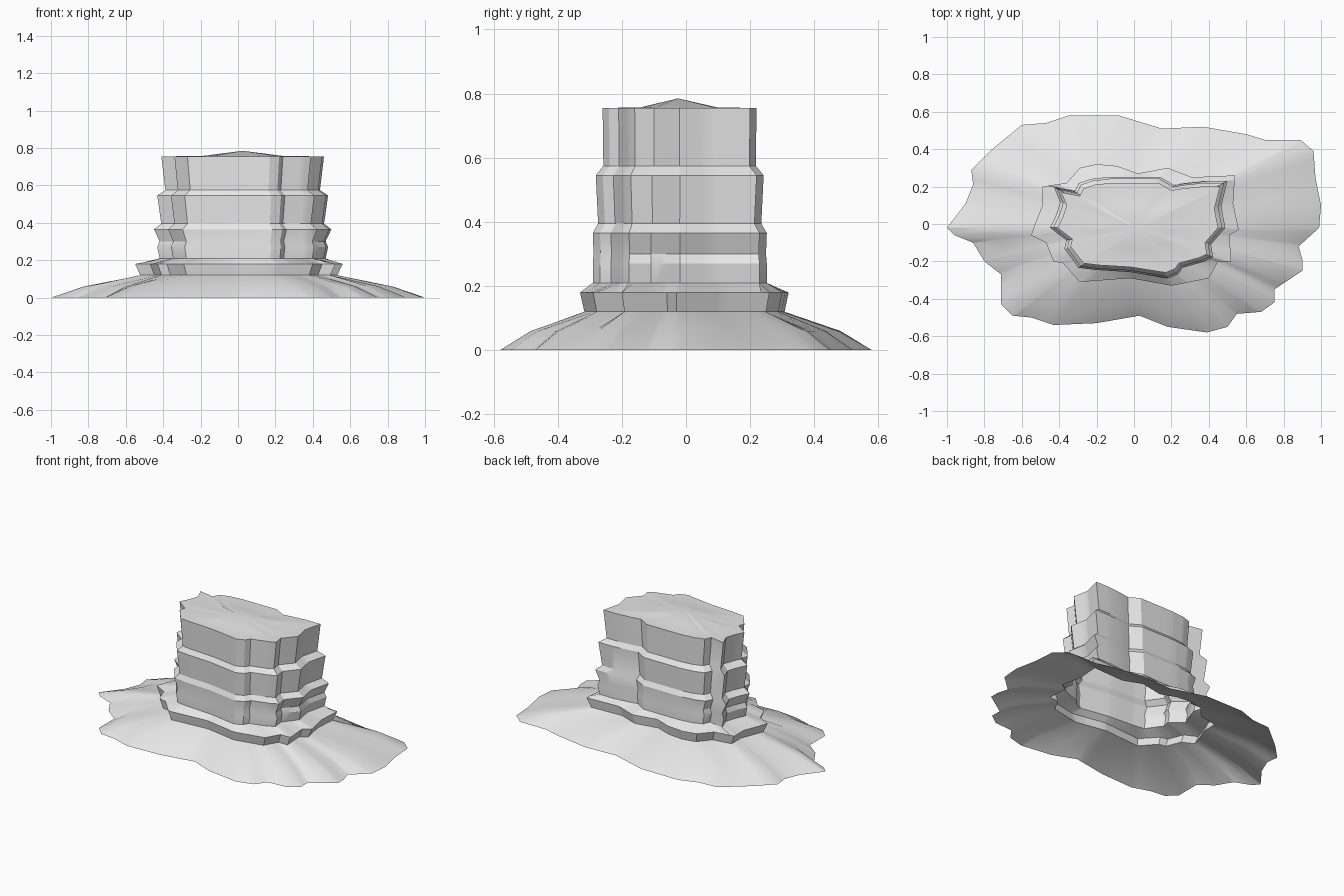
import bpy
import math
from mathutils import Vector

cube = bpy.data.objects.get("Cube")
if cube:
    bpy.data.objects.remove(cube, do_unlink=True)

stone = bpy.data.materials.new("pale_grey_stone")
stone.use_nodes = True
colour = (0.8, 0.8, 0.8, 1.0)
stone.diffuse_color = colour
stone.node_tree.nodes["Principled BSDF"].inputs["Base Color"].default_value = colour


def outline(xs, ys):
    """Closed plan outline from coordinates in hundredths of a unit."""
    return [Vector((x, y)) / 100 for x, y in zip(xs, ys)]


# Plan outlines, running counter-clockwise from the left end
foot = outline(
    [100, 97, 96, 89, 70, 60, 37, 15, -8, -35, -47, -60, -77, -87, -86, -90, -100, -96, -86,
     -80, -71, -71, -65, -55, -43, -20, 3, 18, 39, 50, 55, 68, 75, 75, 90, 90, 88, 99],
    [10, 25, 39, 45, 45, 48, 52, 51, 58, 58, 54, 53, 39, 29, 21, 11, -2, -6, -10,
     -20, -27, -43, -49, -50, -54, -53, -49, -55, -58, -55, -48, -47, -42, -35, -25, -19, -12, -2])
shelf = outline(
    [53, 54, 31, 18, 2, -9, -20, -29, -36, -49, -49, -53, -55, -47, -43, -38, -29, -2, 20,
     40, 45, 52, 51, 56],
    [11, 26, 25, 30, 27, 31, 32, 30, 22, 20, 10, 0, -6, -10, -20, -21, -31, -29, -33,
     -29, -20, -20, -6, -3])
rim = outline(
    [43, 45, 46, 36, 26, 20, 13, 3, -12, -21, -27, -29, -39, -36, -38, -41, -33, -34, -27,
     -19, -2, 17, 22, 24, 35, 39, 38, 45],
    [8, 16, 20, 20, 19, 18, 22, 22, 22, 21, 19, 15, 17, 10, 4, -2, -8, -12, -21,
     -22, -23, -26, -24, -21, -18, -16, -10, -2])

# Every outline corner gets its own spoke, so all rings share one layout
angles = sorted({round(math.atan2(p.y, p.x), 3) for p in foot + shelf + rim})


def cast(points):
    """Points where the spokes cross an outline."""
    hits = []
    for angle in angles:
        d = Vector((math.cos(angle), math.sin(angle)))
        best = 0
        for a, b in zip(points, points[1:] + points[:1]):
            edge = b - a
            slope = d.cross(edge)
            if abs(slope) < 1e-9:
                continue
            along = a.cross(edge) / slope
            share = a.cross(d) / slope
            if along > 0 and -0.001 <= share <= 1.001:
                best = max(best, along)
        hits.append(d * best)
    return hits


centre = Vector((0.025, -0.025))


def ring(points, z, sx=1.0, sy=1.0, pivot=centre):
    return [Vector((pivot.x + (p.x - pivot.x) * sx,
                    pivot.y + (p.y - pivot.y) * sy, z)) for p in points]


def loft(name, rings, tip=None):
    """Skin a stack of rings, optionally closed by a fan to a tip."""
    n = len(angles)
    verts = [v for r in rings for v in r]
    faces = [(k * n + i, k * n + (i + 1) % n, (k + 1) * n + (i + 1) % n, (k + 1) * n + i)
             for k in range(len(rings) - 1) for i in range(n)]
    if tip:
        start = len(verts) - n
        verts.append(tip)
        faces += [(start + i, start + (i + 1) % n, len(verts) - 1) for i in range(n)]
    mesh = bpy.data.meshes.new(name)
    mesh.from_pydata(verts, [], faces)
    mesh.materials.append(stone)
    obj = bpy.data.objects.new(name, mesh)
    bpy.context.collection.objects.link(obj)
    bpy.ops.object.select_all(action='DESELECT')
    obj.select_set(True)
    bpy.context.view_layer.objects.active = obj
    bpy.ops.object.shade_smooth_by_angle(angle=math.radians(25))
    return obj


foot_pts, shelf_pts, rim_pts = cast(foot), cast(shelf), cast(rim)
origin = Vector((0, 0))

# Scree slope, slightly convex, open underneath
shelf_low = ring(shelf_pts, 0.12, 0.95, 0.96, origin)
slope_low = ring(foot_pts, 0, pivot=origin)
slope_mid = [a.lerp(b, 0.36) for a, b in zip(slope_low, shelf_low)]
for v in slope_mid:
    v.z = 0.06
loft("scree_slope", [slope_low, slope_mid, shelf_low])

# Low shelf stepping in to the cliff foot
shelf_top = ring(shelf_pts, 0.18, pivot=origin)
cliff_foot = ring(rim_pts, 0.21, 1.02, 1.13)
loft("rock_shelf", [shelf_low, shelf_top, cliff_foot])

# Three flaring cliff bands with sloped steps between them
loft("cliff_bands", [
    cliff_foot,
    ring(rim_pts, 0.27, 1.05, 1.13),
    ring(rim_pts, 0.30, 1.02, 1.12),
    ring(rim_pts, 0.365, 1.09, 1.13),
    ring(rim_pts, 0.395, 1.0, 1.06),
    ring(rim_pts, 0.545, 1.05, 1.09),
    ring(rim_pts, 0.575, 0.95, 0.99),
    ring(rim_pts, 0.755)])

# Shallow domed summit
loft("summit_cap", [ring(rim_pts, 0.755), ring(rim_pts, 0.757, 0.5, 0.5)],
     Vector((centre.x, centre.y, 0.785)))
